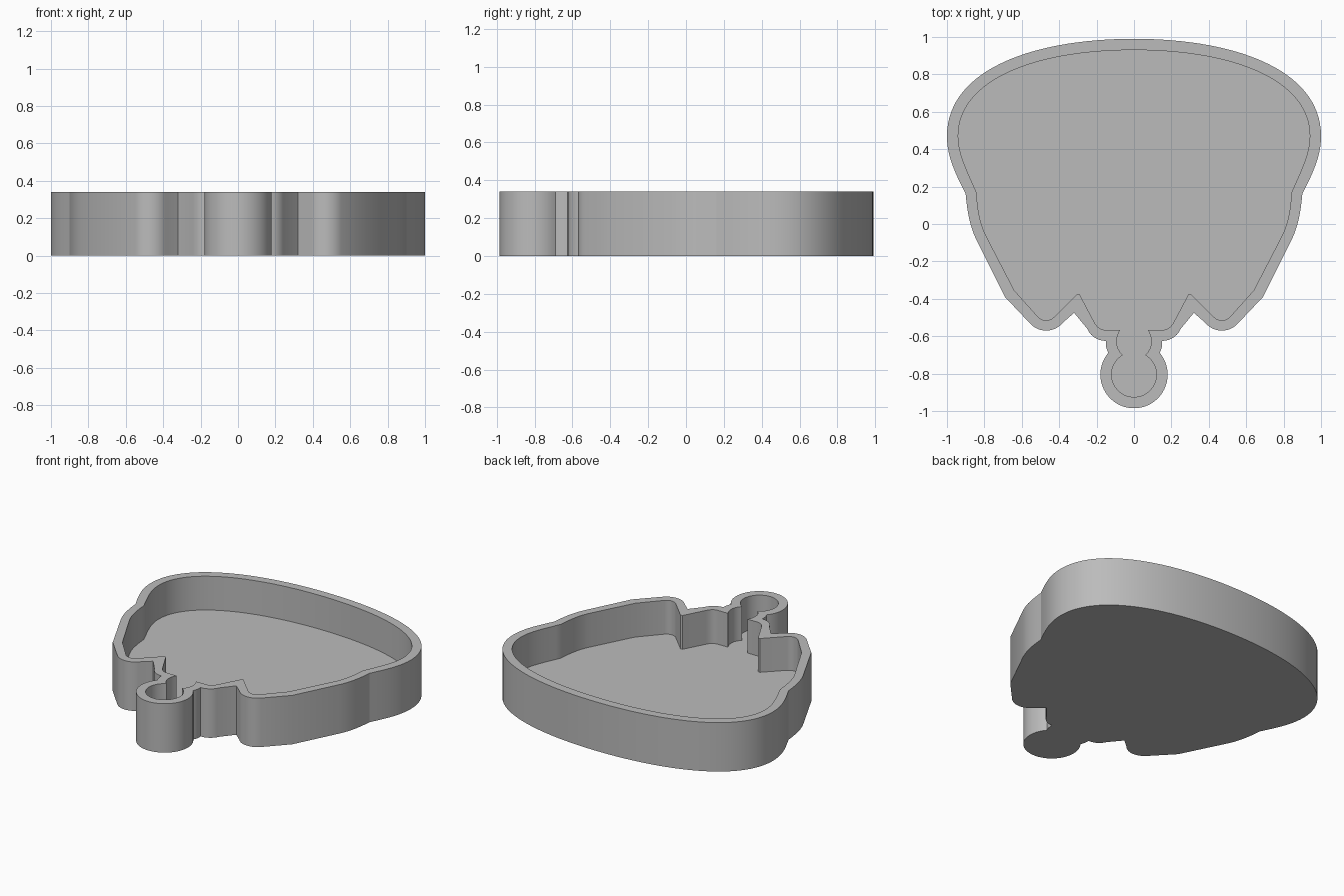
import bpy, bmesh
from math import cos, sin, radians
from mathutils import Vector
from mathutils.geometry import interpolate_bezier

HEIGHT, FLOOR = 0.34, 0.105

cube = bpy.data.objects.get("Cube")
if cube:
    bpy.data.objects.remove(cube, do_unlink=True)

grey = bpy.data.materials.new("plain grey")
grey.use_nodes = True
colour = (0.5, 0.5, 0.5, 1)
grey.diffuse_color = colour
grey.node_tree.nodes["Principled BSDF"].inputs["Base Color"].default_value = colour


def bezier(a, b, c, d, steps=20):
    return [tuple(p) for p in interpolate_bezier(Vector(a), Vector(b), Vector(c), Vector(d), steps)]


def arc(cx, cy, r, start, end, steps=14):
    angles = [radians(start + (end - start) * i / steps) for i in range(steps + 1)]
    return [(cx + r * cos(a), cy + r * sin(a)) for a in angles]


def mirrored(half):
    """Close a half outline that starts and ends on x = 0."""
    pts = []
    for p in half:
        if not pts or (Vector(p) - Vector(pts[-1])).length > 1e-4:
            pts.append(p)
    return pts + [(-x, y) for x, y in reversed(pts[1:-1])]


# Outer outline: dome, cheek, side, lower lobe, notch, neck and round tip
outer = mirrored(
    bezier((0, .99), (.55, .99), (1, .82), (1, .47), 32)
    + bezier((1, .47), (1, .36), (.955, .27), (.9, .16), 12)
    + bezier((.9, .16), (.89, .05), (.875, -.02), (.84, -.09), 10)
    + [(.69, -.39)]
    + arc(.47, -.455, .115, -44, -140)
    + [(.32, -.475)]
    + bezier((.25, -.56), (.23, -.605), (.19, -.625), (.15, -.625), 8)
    + bezier((.15, -.625), (.152, -.65), (.148, -.67), (.137, -.69), 5)
    + arc(0, -.805, .18, 40, -90, 22)[:-1] + [(0, -.985)])

# Inner outline of the hollow
inner = mirrored(
    bezier((0, .93), (.53, .93), (.94, .77), (.94, .47), 32)
    + bezier((.94, .47), (.94, .37), (.89, .28), (.843, .17), 12)
    + bezier((.843, .17), (.835, .06), (.82, -.01), (.785, -.075), 10)
    + [(.64, -.355)]
    + arc(.47, -.455, .06, -44, -136)
    + [(.305, -.375), (.29, -.378)]
    + bezier((.215, -.52), (.2, -.55), (.18, -.567), (.15, -.567), 8)
    + [(.075, -.567)]
    + bezier((.075, -.567), (.105, -.62), (.095, -.67), (.06, -.7), 8)
    + arc(0, -.805, .12, 60, -90, 22)[:-1] + [(0, -.925)])

# Tray: outer wall, inner wall, underside, floor and flat rim
bm = bmesh.new()


def wall(outline, low, high):
    bottom = [bm.verts.new((x, y, low)) for x, y in outline]
    top = [bm.verts.new((x, y, high)) for x, y in outline]
    rim = []
    for i in range(len(outline)):
        j = (i + 1) % len(outline)
        face = bm.faces.new((bottom[i], bottom[j], top[j], top[i]))
        rim.append(face.edges[2])
    bm.faces.new(bottom)
    return rim


edges = wall(outer, 0, HEIGHT) + wall(inner, FLOOR, HEIGHT)
bmesh.ops.triangle_fill(bm, edges=edges, use_beauty=True, normal=(0, 0, 1))
bmesh.ops.recalc_face_normals(bm, faces=bm.faces)

mesh = bpy.data.meshes.new("tray")
bm.to_mesh(mesh)
bm.free()
mesh.materials.append(grey)
tray = bpy.data.objects.new("tray", mesh)
bpy.context.collection.objects.link(tray)
bpy.ops.object.select_all(action='DESELECT')
tray.select_set(True)
bpy.context.view_layer.objects.active = tray
bpy.ops.object.shade_smooth_by_angle(angle=radians(20))
